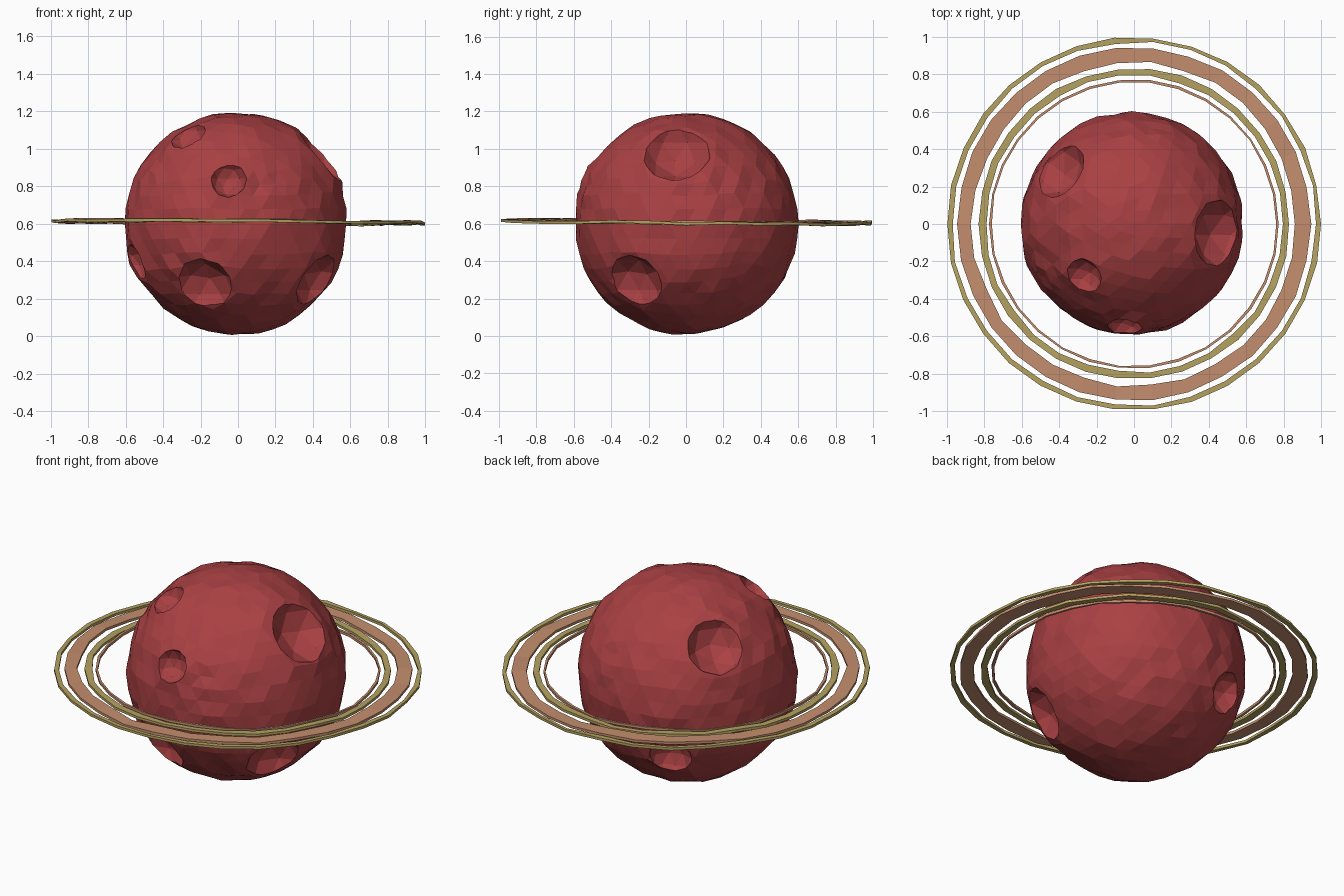
import bpy, bmesh, math, random
from mathutils import Vector

if "Cube" in bpy.data.objects:
    bpy.data.objects.remove(bpy.data.objects["Cube"])

random.seed(4)
CENTER = Vector((-0.012, 0.003, 0.6))
RADIUS = 0.594


def material(name, rgb):
    m = bpy.data.materials.new(name)
    m.diffuse_color = (*rgb, 1)
    m.use_nodes = True
    m.node_tree.nodes["Principled BSDF"].inputs["Base Color"].default_value = m.diffuse_color
    return m


def make_object(name, bm, mat):
    mesh = bpy.data.meshes.new(name)
    bm.to_mesh(mesh)
    bm.free()
    ob = bpy.data.objects.new(name, mesh)
    bpy.context.collection.objects.link(ob)
    mesh.materials.append(mat)
    return ob


red = material("red_rock", (0.40, 0.052, 0.056))
orange = material("ring_orange", (0.55, 0.27, 0.155))
yellow = material("ring_yellow", (0.46, 0.36, 0.12))

# Craters: position on the surface, rim radius, depth
craters = [
    ((-0.05, -0.55, 0.83), 0.095, 0.065),
    ((-0.18, -0.48, 0.27), 0.155, 0.08),
    ((0.43, -0.27, 0.29), 0.155, 0.08),
    ((0.45, -0.05, 0.98), 0.18, 0.10),
    ((-0.39, 0.28, 0.96), 0.16, 0.085),
    ((-0.26, -0.27, 1.06), 0.10, 0.065),
    ((-0.24, 0.49, 0.34), 0.12, 0.085),
    ((-0.54, -0.17, 0.40), 0.105, 0.06),
]
craters = [((Vector(p) - CENTER).normalized(), r, d) for p, r, d in craters]

# Planet: roughened low-poly ball with slightly raised crater rims
bm = bmesh.new()
bmesh.ops.create_icosphere(bm, subdivisions=4, radius=RADIUS)
for v in bm.verts:
    n = v.co.normalized()
    lift = random.uniform(-0.008, 0.007)
    for axis, r, d in craters:
        dist = (n - axis).length * RADIUS
        if 0.7 * r < dist < 1.35 * r:
            lift += 0.012
    v.co = n * (RADIUS + lift) + CENTER
planet = make_object("planet", bm, red)

# Crater bowls: one joined cutter of faceted balls
bm = bmesh.new()
for axis, r, d in craters:
    ball = (r * r + d * d) / (2 * d)
    new = bmesh.ops.create_icosphere(bm, subdivisions=2, radius=ball)["verts"]
    surface = math.sqrt(RADIUS ** 2 - r * r) + 0.008
    for v in new:
        v.co += CENTER + axis * (surface + ball - d)
cutter = make_object("crater_cutter", bm, red)
cutter.hide_render = True
cutter.hide_viewport = True
cut = planet.modifiers.new("craters", "BOOLEAN")
cut.operation = "DIFFERENCE"
cut.solver = "EXACT"
cut.object = cutter
bpy.context.view_layer.objects.active = planet
bpy.ops.object.modifier_apply(modifier=cut.name)
bpy.data.objects.remove(cutter)


# Rings: flat bands with uneven edges
def ring(name, inner, outer, mat, jitter, sides=30, thick=0.015):
    bm = bmesh.new()
    loops = []
    for i in range(sides):
        a = 2 * math.pi * i / sides
        z = 0.609 - 0.006 * math.cos(a) - 0.007 * math.sin(a)
        z += random.uniform(-0.007, 0.007)
        ri = inner + random.uniform(-jitter, jitter)
        ro = outer - random.uniform(0, jitter)
        h = thick / 2
        loops.append([bm.verts.new((rad * math.cos(a), rad * math.sin(a), z + dz))
                      for rad, dz in ((ri, -h), (ro, -h), (ro, h), (ri, h))])
    for i in range(sides):
        p, q = loops[i], loops[(i + 1) % sides]
        for k in range(4):
            m = (k + 1) % 4
            bm.faces.new((p[k], q[k], q[m], p[m]))
    bmesh.ops.recalc_face_normals(bm, faces=bm.faces)
    make_object(name, bm, mat)


ring("outer_ring", 0.972, 1.0, yellow, 0.006)
ring("wide_ring", 0.866, 0.947, orange, 0.008)
ring("middle_ring", 0.793, 0.833, yellow, 0.006)
ring("inner_ring", 0.76, 0.774, orange, 0.003)
